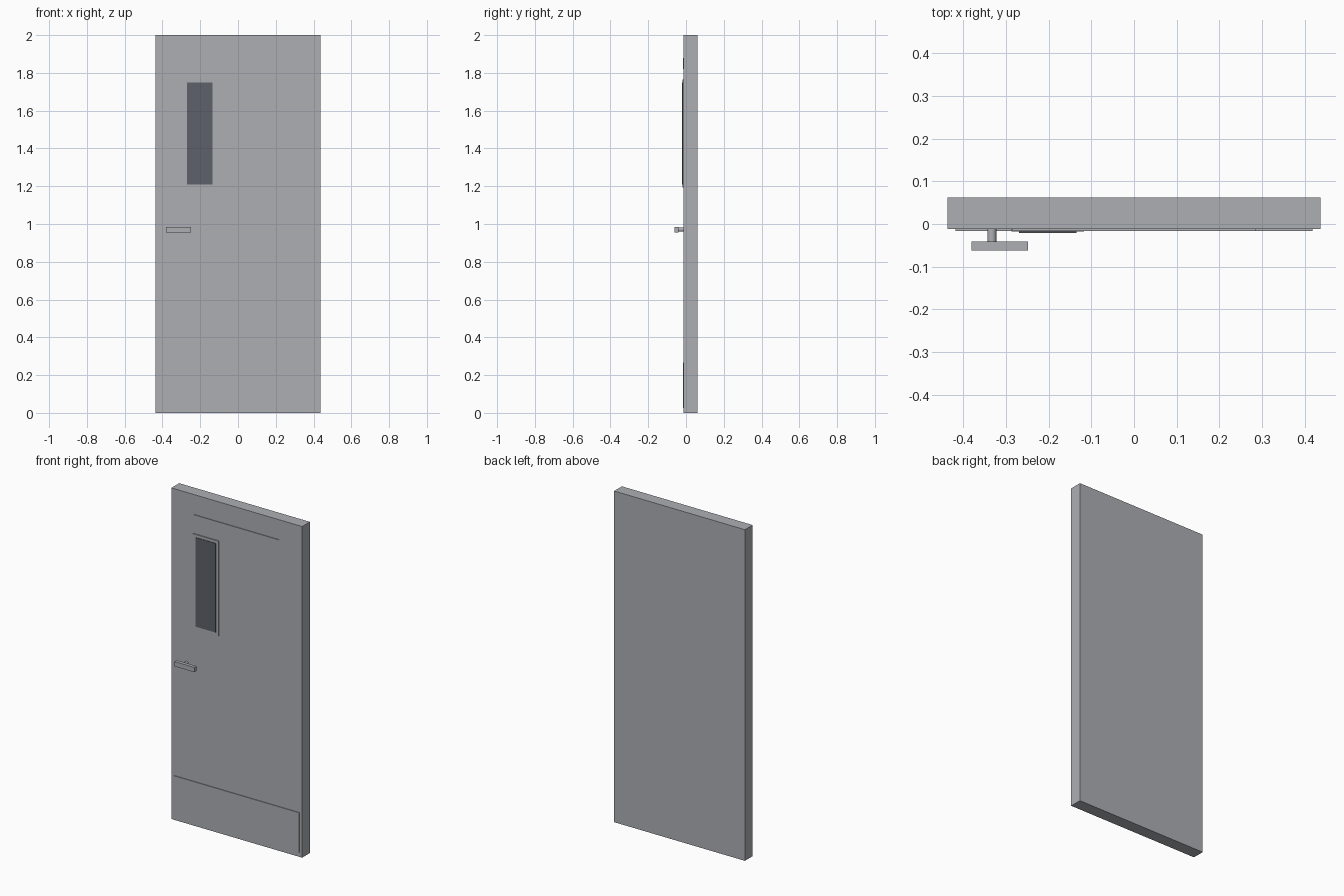
import bpy
import math
from mathutils import Vector

default = bpy.data.objects.get("Cube")
if default:
    bpy.data.objects.remove(default, do_unlink=True)


def material(name, colour):
    mat = bpy.data.materials.new(name)
    mat.use_nodes = True
    mat.diffuse_color = colour
    mat.node_tree.nodes["Principled BSDF"].inputs["Base Color"].default_value = colour
    return mat


steel = material("painted_steel_grey", (0.42, 0.43, 0.45, 1))
glass = material("dark_glass", (0.11, 0.12, 0.14, 1))


def box(name, low, high, mat):
    """Box spanning two opposite corners."""
    low, high = Vector(low), Vector(high)
    bpy.ops.mesh.primitive_cube_add(size=1, location=(low + high) / 2)
    obj = bpy.context.object
    obj.name = name
    obj.scale = high - low
    bpy.ops.object.transform_apply(location=False, rotation=False, scale=True)
    obj.data.materials.append(mat)
    return obj


FACE = -0.012   # front face of the slab
PLATE = -0.016  # front face of the thin plates

# Door slab
box("door_slab", (-0.437, FACE, 0), (0.437, 0.062, 2), steel)

# Thin plates on the front
box("kick_plate", (-0.418, PLATE, 0.025), (0.418, FACE, 0.268), steel)
box("sign_plate", (-0.284, PLATE, 1.82), (0.284, FACE, 1.88), steel)

# Window with its surround
box("window_frame", (-0.287, PLATE - 0.002, 1.192), (-0.117, FACE, 1.765), steel)
box("window_glass", (-0.269, PLATE - 0.005, 1.21), (-0.135, FACE, 1.748), glass)

# Lever handle on a round stem
bpy.ops.mesh.primitive_cylinder_add(vertices=16, radius=0.0105, depth=0.034,
                                    location=(-0.333, -0.027, 0.97),
                                    rotation=(math.pi / 2, 0, 0))
stem = bpy.context.object
stem.name = "handle_stem"
stem.data.materials.append(steel)
bpy.ops.object.shade_smooth_by_angle()
box("handle_lever", (-0.381, -0.062, 0.956), (-0.248, -0.041, 0.985), steel)
